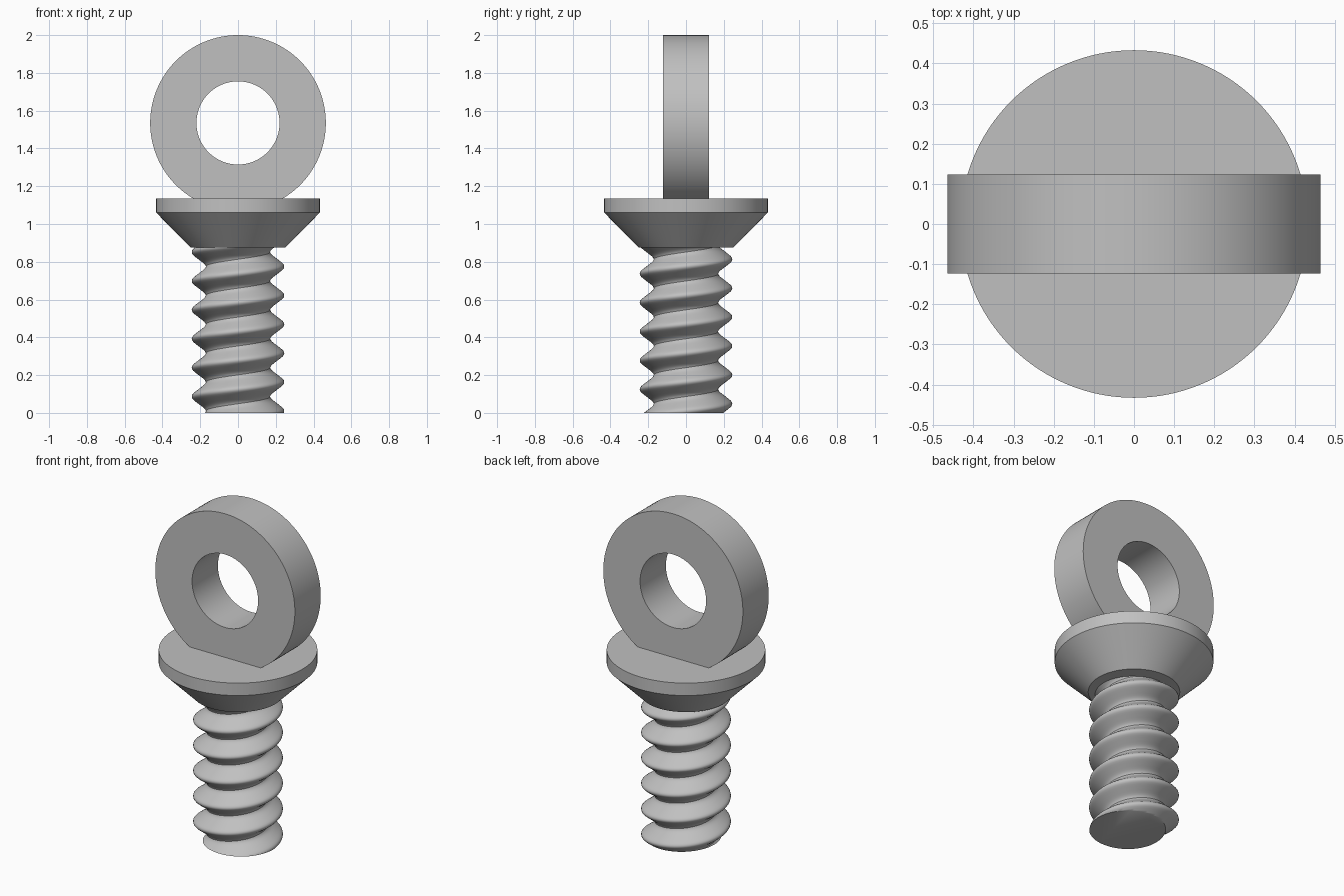
import bpy, bmesh, math

if "Cube" in bpy.data.objects:
    bpy.data.objects.remove(bpy.data.objects["Cube"])

TAU = 2 * math.pi
steel = bpy.data.materials.new("steel_grey")
steel.diffuse_color = (0.53, 0.53, 0.53, 1)
steel.use_nodes = True
steel.node_tree.nodes["Principled BSDF"].inputs["Base Color"].default_value = steel.diffuse_color


def finish(bm, name, angle):
    bmesh.ops.remove_doubles(bm, verts=bm.verts, dist=1e-5)
    bmesh.ops.recalc_face_normals(bm, faces=bm.faces)
    me = bpy.data.meshes.new(name)
    bm.to_mesh(me)
    bm.free()
    me.materials.append(steel)
    ob = bpy.data.objects.new(name, me)
    bpy.context.collection.objects.link(ob)
    bpy.ops.object.select_all(action='DESELECT')
    ob.select_set(True)
    bpy.context.view_layer.objects.active = ob
    bpy.ops.object.shade_smooth_by_angle(angle=math.radians(angle))
    return ob


def lathe(name, profile, place, closed, seg=128):
    """Revolve (radius, height) points; place maps local x, y, height to the scene."""
    bm = bmesh.new()
    rings = [[bm.verts.new(place(r * math.cos(TAU * i / seg), r * math.sin(TAU * i / seg), h))
              for i in range(seg)] for r, h in profile]
    pairs = list(zip(rings, rings[1:]))
    if closed:
        pairs.append((rings[-1], rings[0]))
    else:
        bm.faces.new(rings[0])
        bm.faces.new(rings[-1])
    for a, b in pairs:
        for i in range(seg):
            j = (i + 1) % seg
            bm.faces.new((a[i], a[j], b[j], b[i]))
    return finish(bm, name, 30)


# Lifting ring, axis along y, its foot sunk into the head
EYE_Z, HALF = 1.535, 0.123
lathe("eye_ring", [(0.465, -HALF), (0.465, HALF), (0.22, HALF), (0.22, -HALF)],
      lambda x, y, h: (x, h, EYE_Z + y), True)

# Countersunk head
lathe("head", [(0.25, 0.875), (0.433, 1.06), (0.433, 1.135)],
      lambda x, y, h: (x, y, h), False)

# Threaded shank: rounded V thread, right-handed
PITCH, START, TOP = 0.153, 0.01, 0.88
SEG, ROWS = 72, 20
SHAPE = [(0, 0.245), (0.06, 0.243), (0.12, 0.234), (0.36, 0.185),
         (0.43, 0.174), (0.5, 0.17)]


def thread_radius(theta, z):
    u = ((z - START) / PITCH - theta / TAU) % 1
    u = min(u, 1 - u)
    for (u0, r0), (u1, r1) in zip(SHAPE, SHAPE[1:]):
        if u <= u1:
            return r0 + (r1 - r0) * (u - u0) / (u1 - u0)
    return SHAPE[-1][1]


bm = bmesh.new()
count = int(TOP / PITCH * ROWS) + 2 * ROWS
grid = []
for i in range(SEG + 1):
    t = TAU * i / SEG
    column = []
    for k in range(count + 1):
        z = START + PITCH * (t / TAU + k / ROWS - 1.2)
        z = min(max(z, 0), TOP)
        r = thread_radius(t, z)
        column.append(bm.verts.new((r * math.cos(t), r * math.sin(t), z)))
    grid.append(column)
for a, b in zip(grid, grid[1:]):
    for k in range(count):
        bm.faces.new((a[k], b[k], b[k + 1], a[k + 1]))
# Drop collapsed rows at the flat ends, then cap both ends
bmesh.ops.remove_doubles(bm, verts=bm.verts, dist=1e-5)
bmesh.ops.holes_fill(bm, edges=[e for e in bm.edges if e.is_boundary], sides=0)
finish(bm, "threaded_shank", 40)
